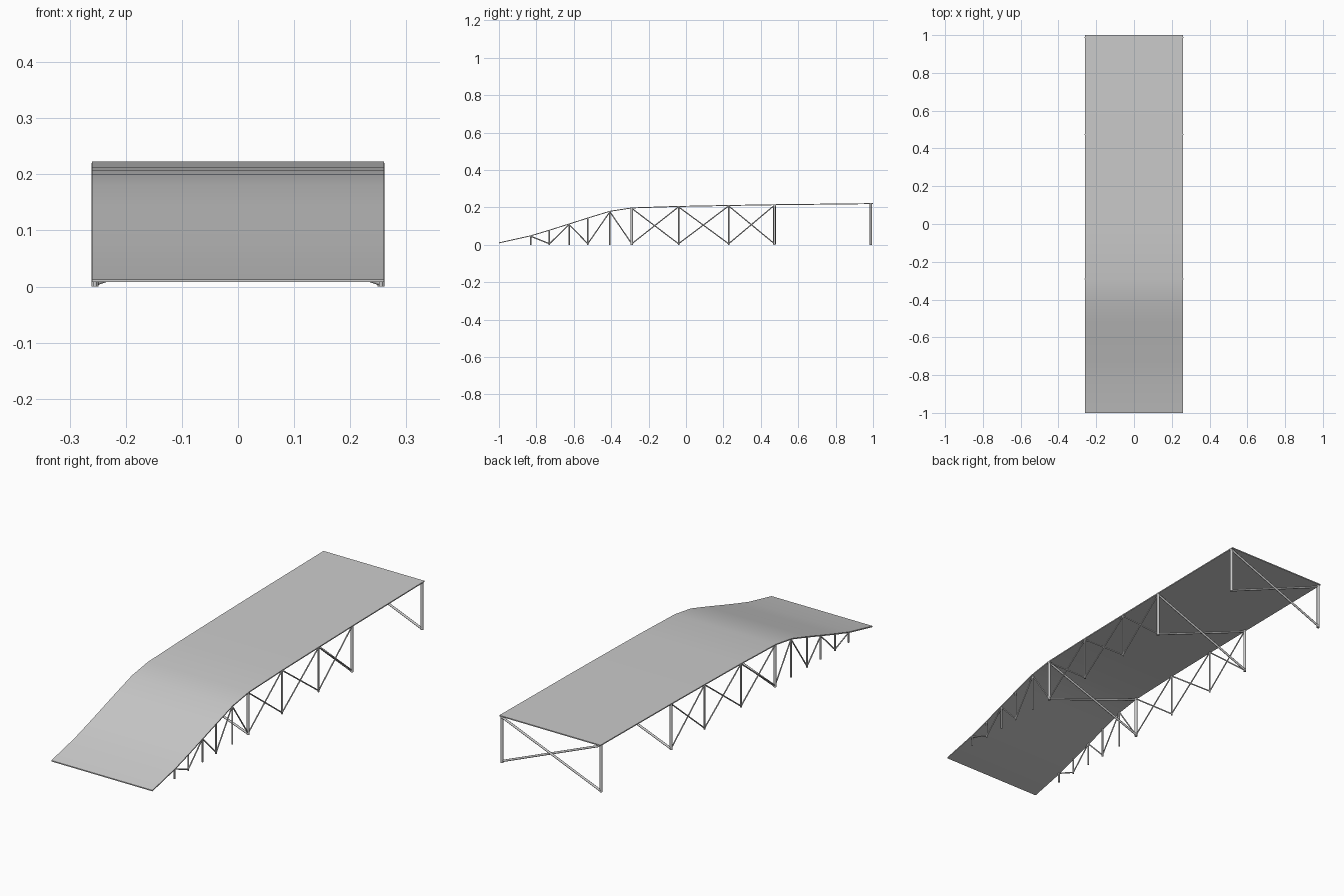
import bpy, bmesh, math
from mathutils import Vector

if "Cube" in bpy.data.objects:
    bpy.data.objects.remove(bpy.data.objects["Cube"])

HALF_W = 0.26
DECK_T = 0.005
# side profile of the deck top (y, z)
PROFILE = [(-1.0, 0.013), (-0.83, 0.051), (-0.73, 0.081), (-0.625, 0.114),
           (-0.525, 0.146), (-0.407, 0.182), (-0.29, 0.2), (-0.04, 0.208),
           (0.228, 0.213), (0.473, 0.217), (1.0, 0.223)]


def top(y):
    for (y0, z0), (y1, z1) in zip(PROFILE, PROFILE[1:]):
        if y <= y1:
            return z0 + (z1 - z0) * (y - y0) / (y1 - y0)
    return PROFILE[-1][1]


def under(y):
    return top(y) - DECK_T


def make_object(name, bm, angle):
    bmesh.ops.recalc_face_normals(bm, faces=bm.faces)
    me = bpy.data.meshes.new(name)
    bm.to_mesh(me)
    bm.free()
    ob = bpy.data.objects.new(name, me)
    bpy.context.collection.objects.link(ob)
    bpy.ops.object.select_all(action='DESELECT')
    ob.select_set(True)
    bpy.context.view_layer.objects.active = ob
    bpy.ops.object.shade_smooth_by_angle(angle=math.radians(angle))
    return ob


def tube(name, a, b, r):
    a, b = Vector(a), Vector(b)
    d = b - a
    bm = bmesh.new()
    bmesh.ops.create_cone(bm, cap_ends=True, segments=10, radius1=r, radius2=r, depth=d.length)
    bm.transform(d.to_track_quat('Z', 'Y').to_matrix().to_4x4())
    bmesh.ops.translate(bm, vec=(a + b) / 2, verts=bm.verts)
    return make_object(name, bm, 50)


# deck slab
bm = bmesh.new()
outline = PROFILE + [(y, z - DECK_T) for y, z in reversed(PROFILE)]
face = bm.faces.new([bm.verts.new((-HALF_W, y, z)) for y, z in outline])
res = bmesh.ops.extrude_face_region(bm, geom=[face])
moved = [g for g in res['geom'] if isinstance(g, bmesh.types.BMVert)]
bmesh.ops.translate(bm, vec=(2 * HALF_W, 0, 0), verts=moved)
make_object("deck", bm, 30)

RAMP = [-0.83, -0.73, -0.625, -0.525, -0.407, -0.29]
FLAT = [-0.29, -0.04, 0.228, 0.473]
FRAMES = [-0.29, 0.473, 0.988]
LOW = 0.006

for side, s in (("left", -1), ("right", 1)):
    x = s * 0.255
    # posts
    for y in sorted(set(RAMP + FLAT + FRAMES)):
        main = y in FRAMES
        tube(side + ("_main_post" if main else "_post"),
             (x, y, 0), (x, y, under(y) + 0.002), 0.0065 if main else 0.004)
    # zigzag braces under the ramp
    for i, (y0, y1) in enumerate(zip(RAMP, RAMP[1:])):
        z0, z1 = (under(y0), LOW) if i % 2 == 0 else (LOW, under(y1))
        tube(side + "_ramp_brace", (x, y0, z0), (x, y1, z1), 0.003)
    # crossed braces under the flat section
    for y0, y1 in zip(FLAT, FLAT[1:]):
        tube(side + "_side_brace", (x, y0, under(y0)), (x, y1, LOW), 0.003)
        tube(side + "_side_brace", (x, y0, LOW), (x, y1, under(y1)), 0.003)
    # crossed braces of the transverse frames
    for y in FRAMES:
        tube("frame_brace", (-x, y + s * 0.003, LOW),
             (x, y + s * 0.003, under(y) - 0.004), 0.005)
